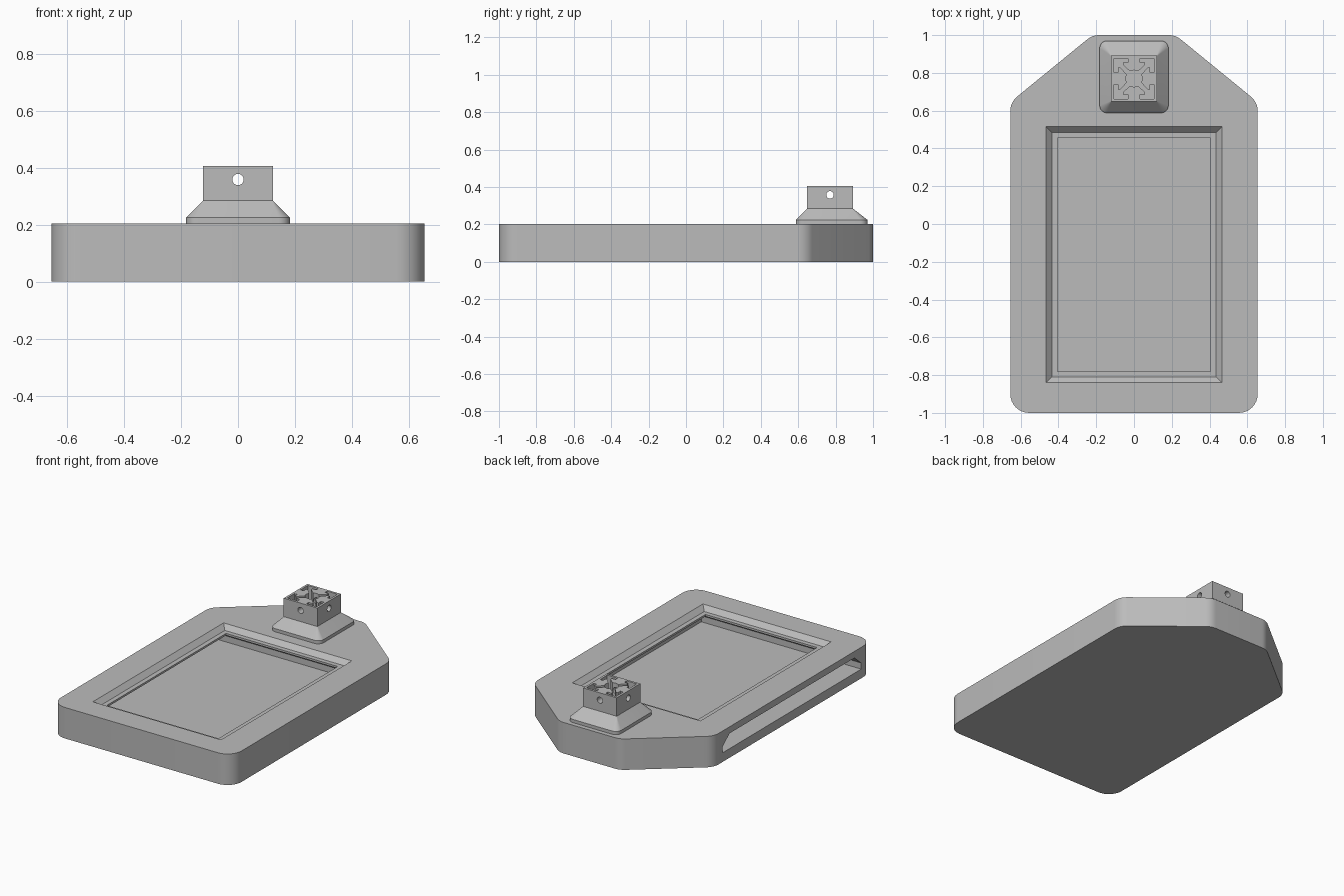
import bpy, bmesh, math
from mathutils import Vector, Matrix

cube = bpy.data.objects.get("Cube")
if cube:
    bpy.data.objects.remove(cube, do_unlink=True)

grey = bpy.data.materials.new("plain_grey")
grey.use_nodes = True
grey.diffuse_color = (0.5, 0.5, 0.5, 1)
grey.node_tree.nodes["Principled BSDF"].inputs["Base Color"].default_value = (0.5, 0.5, 0.5, 1)


def rect(x0, x1, y0, y1):
    return [(x0, y0), (x1, y0), (x1, y1), (x0, y1)]


def fillet(points, radius, steps=8):
    """Round every corner of a convex counter-clockwise outline."""
    out = []
    for i, p in enumerate(points):
        p = Vector(p)
        a = (Vector(points[i - 1]) - p).normalized()
        b = (Vector(points[(i + 1) % len(points)]) - p).normalized()
        half = a.angle(b) / 2
        centre = p + (a + b).normalized() * radius / math.sin(half)
        start = p + a * radius / math.tan(half) - centre
        sweep = math.pi - 2 * half
        for s in range(steps + 1):
            out.append(tuple(centre + Matrix.Rotation(sweep * s / steps, 2) @ start))
    return out


def loft(name, sections):
    """Closed solid through (z, outline) sections of equal point count."""
    bm = bmesh.new()
    rings = [[bm.verts.new((x, y, z)) for x, y in outline] for z, outline in sections]
    n = len(rings[0])
    for low, high in zip(rings, rings[1:]):
        for i in range(n):
            j = (i + 1) % n
            bm.faces.new((low[i], low[j], high[j], high[i]))
    bm.faces.new(rings[0][::-1])
    bm.faces.new(rings[-1])
    bmesh.ops.recalc_face_normals(bm, faces=bm.faces)
    mesh = bpy.data.meshes.new(name)
    bm.to_mesh(mesh)
    bm.free()
    mesh.materials.append(grey)
    obj = bpy.data.objects.new(name, mesh)
    bpy.context.collection.objects.link(obj)
    return obj


def select(obj):
    bpy.ops.object.select_all(action="DESELECT")
    obj.select_set(True)
    bpy.context.view_layer.objects.active = obj


def cut(target, cutter):
    cutter.hide_render = True
    mod = target.modifiers.new("cut", "BOOLEAN")
    mod.operation = "DIFFERENCE"
    mod.solver = "EXACT"
    mod.object = cutter
    select(target)
    bpy.ops.object.modifier_apply(modifier=mod.name)
    bpy.data.objects.remove(cutter, do_unlink=True)


def finish(obj):
    select(obj)
    bpy.ops.object.shade_smooth_by_angle(angle=math.radians(25))


# Body slab with tapered back
outline = fillet([(-0.655, -1), (0.655, -1), (0.655, 0.645),
                  (0.22, 1), (-0.22, 1), (-0.655, 0.645)], 0.1)
body = loft("body", [(0, outline), (0.203, outline)])

# Dovetail slot, open on one long side
slot_low = rect(-0.75, 0.505, -0.88, 0.555)
slot_high = rect(-0.75, 0.435, -0.81, 0.485)
cut(body, loft("slot_cutter", [(0.06, slot_low), (0.10, slot_low), (0.16, slot_high)]))


# Window with bevelled rim and narrow ledge
def window(grow):
    return rect(-0.405 - grow, 0.405 + grow, -0.78 - grow, 0.455 + grow)


cut(body, loft("opening_cutter", [(0.12, window(0)), (0.19, window(0))]))
cut(body, loft("rim_cutter", [(0.173, window(0.03)), (0.213, window(0.07))]))
finish(body)

# Flared mount base
foot = fillet(rect(-0.182, 0.182, 0.588, 0.97), 0.04)
neck = fillet(rect(-0.122, 0.122, 0.648, 0.892), 0.002)
base = loft("mount_base", [(0.2, foot), (0.224, foot), (0.285, neck)])
finish(base)

# Socket block
MID = 0.77
block = rect(-0.122, 0.122, 0.648, 0.892)
socket = loft("mount_socket", [(0.285, block), (0.406, block)])

# Cross-shaped rail cavity, one side repeated four times
side = [(1, -0.3), (0.8, -0.3), (0.8, -0.55), (0.68, -0.55), (0.36, -0.2), (0.42, 0),
        (0.36, 0.2), (0.68, 0.55), (0.8, 0.55), (0.8, 0.3), (1, 0.3), (1, 1)]
profile = []
for k in range(4):
    for p in side:
        v = Matrix.Rotation(k * math.pi / 2, 2) @ Vector(p) * 0.107
        profile.append((v.x, v.y + MID))
cut(socket, loft("rail_cutter", [(0.27, profile), (0.42, profile)]))

# Screw holes through both directions
circle = [(0.02 * math.cos(a * math.pi / 12), 0.02 * math.sin(a * math.pi / 12)) for a in range(24)]
for axis in "XY":
    drill = loft("drill_cutter", [(-0.3, circle), (0.3, circle)])
    turn = Matrix.Rotation(math.pi / 2, 4, "Y" if axis == "X" else "X")
    drill.data.transform(Matrix.Translation((0, MID, 0.358)) @ turn)
    cut(socket, drill)
finish(socket)
